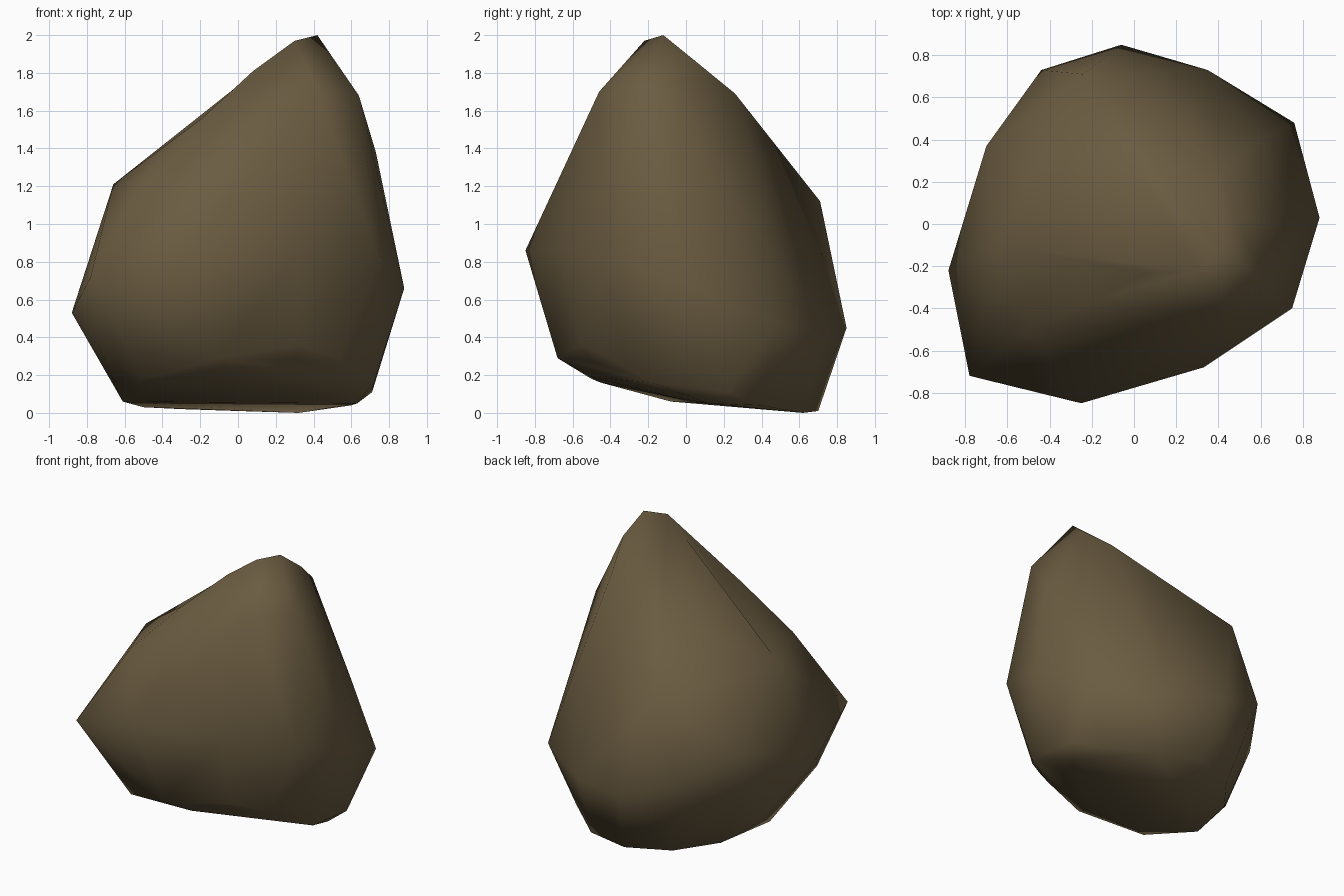
import bpy
import bmesh
from mathutils import Vector
from mathutils.geometry import intersect_point_line

# Remove the default cube only
default_cube = bpy.data.objects.get("Cube")
if default_cube is not None:
    bpy.data.objects.remove(default_cube, do_unlink=True)


def make_material(name, colour):
    material = bpy.data.materials.new(name)
    material.use_nodes = True
    material.diffuse_color = colour
    shader = material.node_tree.nodes["Principled BSDF"]
    shader.inputs["Base Color"].default_value = colour
    shader.inputs["Roughness"].default_value = 1
    return material


def edge_distance(edge, point):
    start, end = (vert.co for vert in edge.verts)
    nearest, factor = intersect_point_line(point, start, end)
    return (point - start.lerp(end, min(max(factor, 0), 1))).length


def press_dent(stone, point):
    """Split the ridge closest to the point and push it in."""
    ridge = min(stone.edges, key=lambda edge: edge_distance(edge, point))
    result = bmesh.ops.subdivide_edges(stone, edges=[ridge], cuts=1)
    for item in result["geom_inner"]:
        if isinstance(item, bmesh.types.BMVert):
            item.co = point


def make_boulder(name, corner_groups, dents, material):
    """Wrap a faceted skin around the chipped corners, then dent it."""
    mesh = bpy.data.meshes.new(name)
    stone = bmesh.new()
    for group in corner_groups:
        for corner in group:
            stone.verts.new(corner)
    hull = bmesh.ops.convex_hull(stone, input=stone.verts, use_existing_faces=False)
    unused = [item for item in hull["geom_interior"] + hull["geom_unused"]
              if isinstance(item, bmesh.types.BMVert)]
    bmesh.ops.delete(stone, geom=list(set(unused)), context="VERTS")
    for dent in dents:
        press_dent(stone, Vector(dent))
    bmesh.ops.recalc_face_normals(stone, faces=stone.faces)
    for face in stone.faces:
        face.smooth = True
    stone.to_mesh(mesh)
    stone.free()
    mesh.materials.append(material)
    boulder = bpy.data.objects.new(name, mesh)
    bpy.context.scene.collection.objects.link(boulder)
    return boulder


# Off-centre peak and the corners just below it
peak = [
    (.42, -.12, 2), (.3, -.22, 1.97), (.47, .04, 1.87), (.08, -.23, 1.81),
    (.64, -.28, 1.68), (.42, -.46, 1.7), (.41, .26, 1.69),
]

# Sloping shoulders, with the long slope falling to one side
shoulders = [
    (.73, -.02, 1.38), (-.15, -.17, 1.61), (-.19, -.36, 1.56),
    (-.5, -.5, 1.23), (-.66, -.1, 1.21), (-.24, .71, 1.12), (.61, .4, .98),
]

# Shallow hollows along the upper ridges
dents = [(.23, .4, 1.5), (-.33, .3, 1.43), (-.33, -.16, 1.43)]

# Widest belt of the stone
belt = [
    (.88, .03, .66), (.76, .48, .47), (.35, .73, .42), (-.06, .85, .45),
    (-.44, .73, .6), (-.7, .37, .75), (-.88, -.22, .53), (-.78, -.72, .72),
    (-.25, -.85, .86), (.33, -.68, .87), (.75, -.4, .81),
]

# Chipped corners where the sides turn under
undercut = [
    (-.1, -.68, .29), (.33, -.56, .36), (.53, -.4, .29), (.72, -.18, .16),
    (.71, .22, .11), (-.74, -.43, .36), (-.68, .12, .19), (-.71, .33, .52),
]

# Tilted underside, lifted along the front
underside = [
    (-.5, -.5, .18), (-.34, -.45, .16), (-.02, -.5, .19), (.3, -.51, .28),
    (.42, -.06, .08), (.63, .12, .05), (.6, .39, .04), (.32, .62, 0),
    (0, .7, .01), (-.3, .58, .02), (-.5, .32, .03), (-.61, -.08, .06),
]

brown_stone = make_material("brown_stone", (.146, .107, .053, 1))
make_boulder("boulder", [peak, shoulders, belt, undercut, underside], dents, brown_stone)
